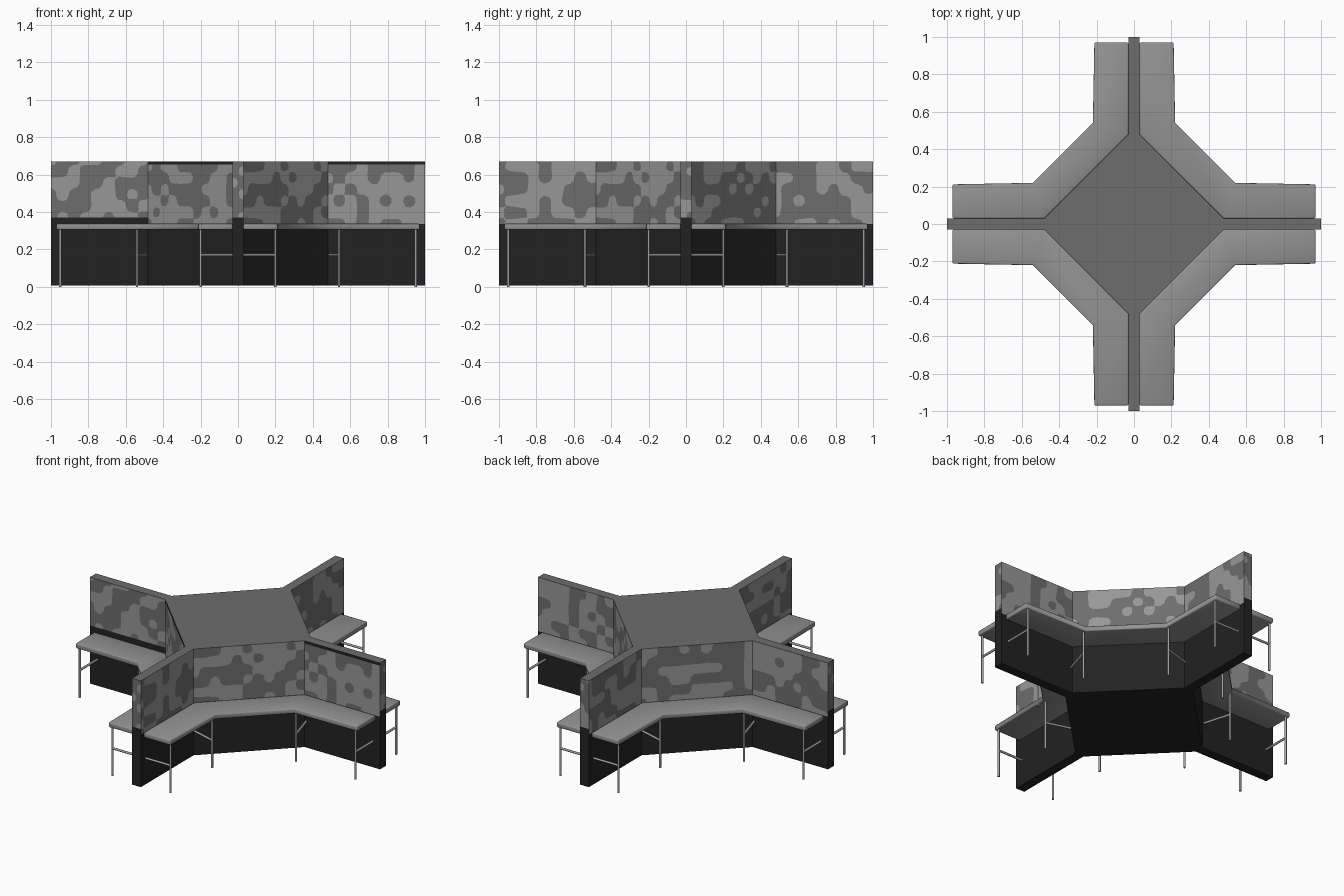
import bpy, bmesh, math, random
from mathutils import Vector, Matrix

if "Cube" in bpy.data.objects:
    bpy.data.objects.remove(bpy.data.objects["Cube"])

random.seed(7)


def material(name, v):
    m = bpy.data.materials.new(name)
    m.diffuse_color = (v, v, v, 1)
    m.use_nodes = True
    m.node_tree.nodes["Principled BSDF"].inputs["Base Color"].default_value = m.diffuse_color
    return m


BLACK = material("black base", 0.016)
MID = material("mid grey", 0.155)
LIGHT = material("light grey", 0.31)
SEAT = material("seat grey", 0.29)
METAL = material("metal grey", 0.36)


def make_object(name, bm, mats):
    me = bpy.data.meshes.new(name)
    bm.to_mesh(me)
    bm.free()
    for m in mats:
        me.materials.append(m)
    ob = bpy.data.objects.new(name, me)
    bpy.context.collection.objects.link(ob)
    return ob


def rot(p, k):
    x, y = p
    for _ in range(k):
        x, y = -y, x
    return (x, y)


# ---- cross shaped partition with blotchy two-tone upper panels ----
Z0, Z1, T = 0.008, 0.67, 0.03
body = bmesh.new()


def face(pts, mat):
    f = body.faces.new([body.verts.new(p) for p in pts])
    f.material_index = mat


def quad(a, b, lo, hi, mat):
    face([(*a, lo), (*b, lo), (*b, hi), (*a, hi)], mat)


def blotches(a, b, lo, hi):
    a, b = Vector(a), Vector(b)
    length, step = (b - a).length, 0.062
    nu, nv = int(length / step) + 3, int((hi - lo) / step) + 3
    table = [[random.choice((0, 1)) * 0.7 + random.uniform(0.05, 0.25)
              for _ in range(nv)] for _ in range(nu)]

    def field(u, v):
        i, j = int(u / step), int(v / step)
        s, t = u / step - i, v / step - j
        s, t = s * s * (3 - 2 * s), t * t * (3 - 2 * t)
        return ((table[i][j] * (1 - s) + table[i + 1][j] * s) * (1 - t)
                + (table[i][j + 1] * (1 - s) + table[i + 1][j + 1] * s) * t) - 0.5

    n, m = max(3, round(length / 0.02)), round((hi - lo) / 0.02)
    for i in range(n):
        for j in range(m):
            # split each cell along the blotch outline
            corners = [(length * (i + p) / n, (hi - lo) * (j + q) / m)
                       for p, q in ((0, 0), (1, 0), (1, 1), (0, 1))]
            vals = [field(*c) for c in corners]
            for sign, mat in ((1, 2), (-1, 1)):
                poly = []
                for k in range(4):
                    c, d = Vector(corners[k]), Vector(corners[(k + 1) % 4])
                    f, g = vals[k] * sign, vals[(k + 1) % 4] * sign
                    if f >= 0:
                        poly.append(c)
                    if f * g < 0:
                        poly.append(c.lerp(d, f / (f - g)))
                if len(poly) > 2:
                    face([(*a.lerp(b, p.x / length), lo + p.y) for p in poly], mat)


outline = []
for k in range(4):
    outline += [rot(p, k) for p in ((1, -T), (1, T), (0.48, T), (T, 0.48))]
low_strip, top_strip = {9}, {10, 15}
for i, a in enumerate(outline):
    b = outline[(i + 1) % 16]
    lo = 0.37 if i % 4 == 0 or i in low_strip else 0.335
    hi = 0.653 if i in top_strip else Z1
    quad(a, b, Z0, lo, 0)
    blotches(a, b, lo, hi)
    if hi < Z1:
        quad(a, b, hi, Z1, 0)
face([(*p, Z1) for p in outline], 1)
face([(*p, Z0) for p in reversed(outline)], 0)
bmesh.ops.remove_doubles(body, verts=body.verts, dist=1e-5)
make_object("partition", body, [BLACK, MID, LIGHT])

# ---- four bent benches, one in each corner ----
inner = [(0.97, T), (0.48, T), (T, 0.48), (T, 0.97)]
outer = [(0.97, 0.212), (0.54, 0.22), (0.22, 0.54), (0.212, 0.97)]


def bench(k):
    bm = bmesh.new()
    ins = [bm.verts.new((*rot(p, k), 0.305)) for p in inner]
    out = [bm.verts.new((*rot(p, k), 0.305)) for p in outer]
    faces = [bm.faces.new((ins[i], ins[i + 1], out[i + 1], out[i])) for i in range(3)]
    ext = bmesh.ops.extrude_face_region(bm, geom=faces)
    for v in ext["geom"]:
        if isinstance(v, bmesh.types.BMVert):
            v.co.z = 0.337
    bmesh.ops.recalc_face_normals(bm, faces=bm.faces)
    for f in bm.faces:
        f.smooth = True
    ob = make_object(f"bench_seat_{k + 1}", bm, [SEAT])
    bev = ob.modifiers.new("soft edge", "BEVEL")
    bev.width, bev.segments, bev.limit_method = 0.006, 2, "ANGLE"
    bev.angle_limit = math.radians(60)


def rod(bm, a, b, r=0.0068):
    a, b = Vector(a), Vector(b)
    d = b - a
    mat = Matrix.Translation((a + b) / 2) @ d.to_track_quat("Z", "Y").to_matrix().to_4x4()
    bmesh.ops.create_cone(bm, cap_ends=True, segments=10, radius1=r, radius2=r,
                          depth=d.length, matrix=mat)


# ---- tube legs with a stay running back to the partition ----
def legs(k):
    bm = bmesh.new()
    feet = [(0.95, 0.2), (0.54, 0.2), (0.2, 0.54), (0.2, 0.95)]
    walls = [(0.95, T), (0.49, T), (T, 0.49), (T, 0.95)]
    for p, w in zip(feet, walls):
        p, w = rot(p, k), rot(w, k)
        rod(bm, (*p, 0), (*p, 0.31))
        rod(bm, (*p, 0.17), (*w, 0.17))
    for f in bm.faces:
        f.smooth = len(f.verts) == 4
    make_object(f"bench_legs_{k + 1}", bm, [METAL])


for k in range(4):
    bench(k)
    legs(k)
